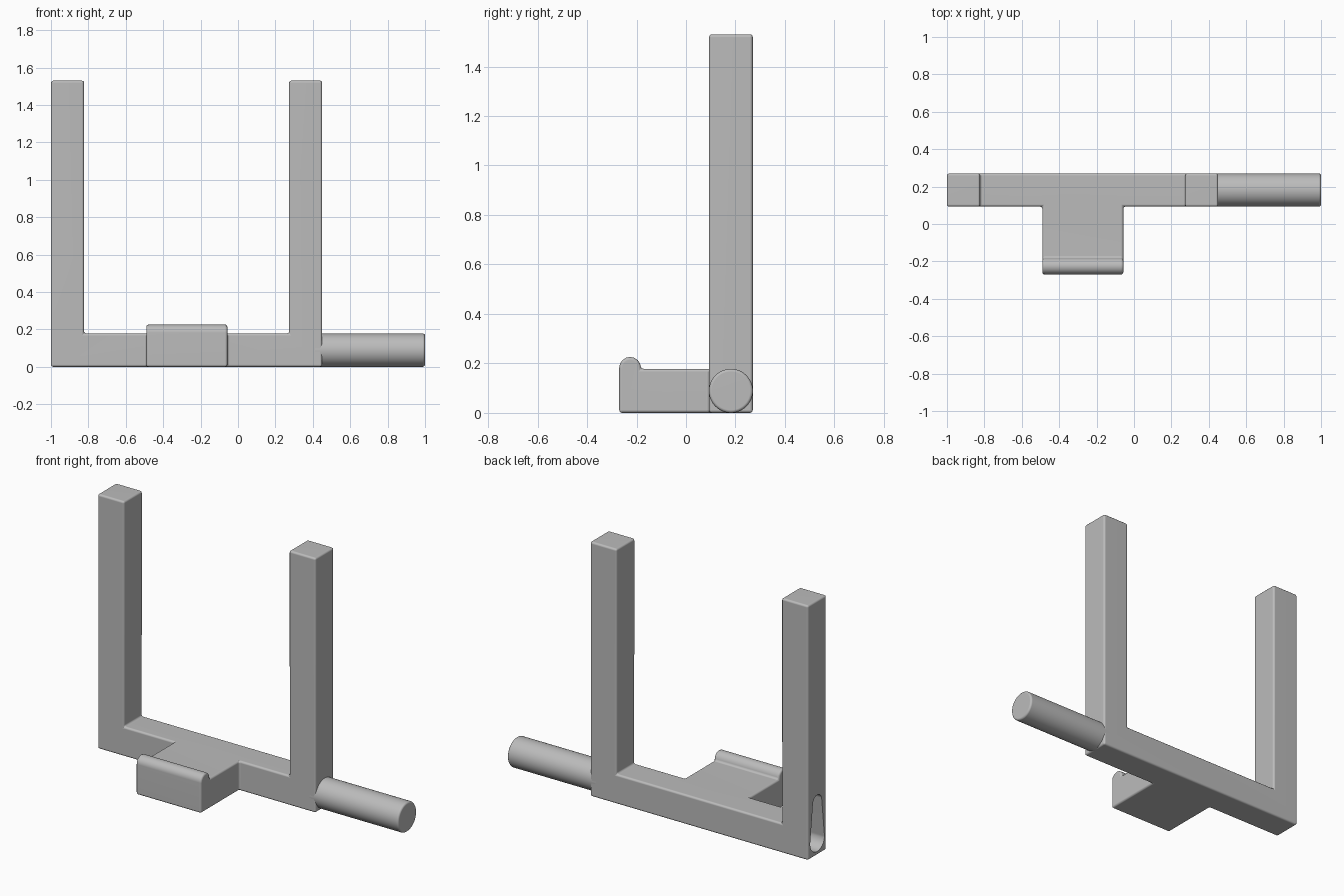
import bpy, bmesh, math

cube = bpy.data.objects.get("Cube")
if cube:
    bpy.data.objects.remove(cube, do_unlink=True)

grey = bpy.data.materials.new("plain grey")
grey.use_nodes = True
COLOR = (0.5, 0.5, 0.5, 1)
grey.diffuse_color = COLOR
grey.node_tree.nodes["Principled BSDF"].inputs["Base Color"].default_value = COLOR


def arc(cy, cz, r, a0, a1, n):
    """Points of an arc in the y-z plane, angles in degrees."""
    angles = [math.radians(a0 + (a1 - a0) * i / n) for i in range(n + 1)]
    return [(cy + r * math.cos(a), cz + r * math.sin(a)) for a in angles]


def rect(y0, y1, z0, z1):
    return [(y0, z0), (y1, z0), (y1, z1), (y0, z1)]


def solid(name, prisms):
    """Join (profile, x0, x1) prisms into one skin; faces shared by two vanish."""
    bm, verts, faces = bmesh.new(), {}, {}
    for profile, x0, x1 in prisms:
        a = [(x0, round(y, 5), round(z, 5)) for y, z in profile]
        b = [(x1, y, z) for _, y, z in a]
        n = len(a)
        sides = [[a[i], a[(i + 1) % n], b[(i + 1) % n], b[i]] for i in range(n)]
        for f in [a, b] + sides:
            key = frozenset(f)
            if key in faces:
                del faces[key]
            else:
                faces[key] = f
    for f in faces.values():
        for p in f:
            if p not in verts:
                verts[p] = bm.verts.new(p)
        bm.faces.new([verts[p] for p in f])
    bmesh.ops.recalc_face_normals(bm, faces=bm.faces)
    bmesh.ops.dissolve_limit(bm, angle_limit=math.radians(1), verts=bm.verts, edges=bm.edges)
    mesh = bpy.data.meshes.new(name)
    bm.to_mesh(mesh)
    bm.free()
    mesh.materials.append(grey)
    ob = bpy.data.objects.new(name, mesh)
    bpy.context.collection.objects.link(ob)
    return ob


def apply_all(ob):
    bpy.ops.object.select_all(action="DESELECT")
    ob.select_set(True)
    bpy.context.view_layer.objects.active = ob
    for m in list(ob.modifiers):
        bpy.ops.object.modifier_apply(modifier=m.name)


def round_edges(ob, width):
    m = ob.modifiers.new("rounded edges", "BEVEL")
    m.width, m.segments = width, 3
    m.limit_method, m.angle_limit = "ANGLE", math.radians(35)
    m.use_clamp_overlap = False


def smooth(ob):
    apply_all(ob)
    bpy.ops.object.shade_smooth_by_angle(angle=math.radians(40))
    m = ob.modifiers.new("flat face normals", "WEIGHTED_NORMAL")
    m.keep_sharp = True


# Frame: bottom bar, two uprights and the plate with a rounded lip
Y0, Y1, H, TOP = 0.093, 0.27, 0.178, 1.53
XS = [-1, -0.823, -0.49, -0.057, 0.273, 0.45]
parts = [(rect(Y0, Y1, 0, H), XS[i], XS[i + 1]) for i in range(5)]
parts += [(rect(Y0, Y1, H, TOP), XS[i], XS[i + 1]) for i in (0, 4)]
lip = arc(-0.226, H + 0.004, 0.044, 0, 180, 8)
lip[0] = (lip[0][0], H)
plate = [(-0.27, 0), (Y0, 0), (Y0, H)] + lip
parts.append((plate, XS[2], XS[3]))
frame = solid("frame", parts)
round_edges(frame, 0.012)

# Tapered keyhole pocket in the outer side of the upright
CY = (Y0 + Y1) / 2
hole = arc(CY, 0.32, 0.042, 0, 180, 16) + arc(CY, 0.09, 0.068, 180, 360, 16)
cutter = solid("pocket_cutter", [(hole, -1.1, -0.88)])
cutter.hide_render = True
cut = frame.modifiers.new("pocket", "BOOLEAN")
cut.object, cut.operation, cut.solver = cutter, "DIFFERENCE", "EXACT"
smooth(frame)
bpy.data.objects.remove(cutter, do_unlink=True)

# Round handle
circle = arc(CY, H / 2, H / 2, 0, 360, 48)[:-1]
handle = solid("handle", [(circle, 0.4, 1.0)])
round_edges(handle, 0.012)
smooth(handle)
